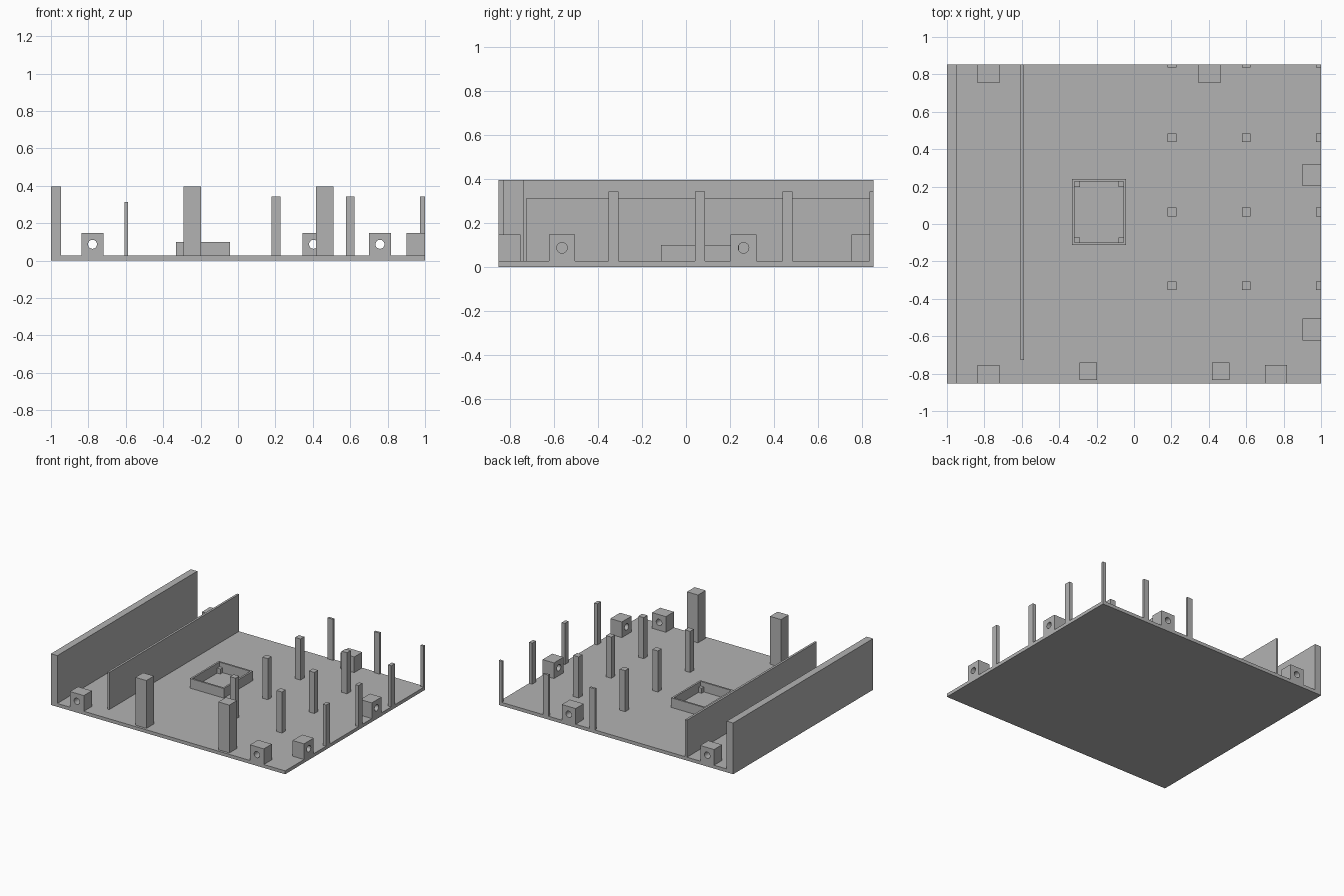
import bpy
import bmesh
import math
from mathutils import Matrix, Vector

if "Cube" in bpy.data.objects:
    bpy.data.objects.remove(bpy.data.objects["Cube"], do_unlink=True)

grey = bpy.data.materials.new("plain grey")
grey.use_nodes = True
colour = (0.45, 0.45, 0.45, 1)
grey.diffuse_color = colour
grey.node_tree.nodes["Principled BSDF"].inputs["Base Color"].default_value = colour

HALF_Y = 0.853
FLOOR = 0.026   # top of the base plate


def finish(name, bm):
    mesh = bpy.data.meshes.new(name)
    bm.to_mesh(mesh)
    bm.free()
    mesh.materials.append(grey)
    obj = bpy.data.objects.new(name, mesh)
    bpy.context.collection.objects.link(obj)
    return obj


def box(name, x0, x1, y0, y1, z1, z0=FLOOR):
    bm = bmesh.new()
    bmesh.ops.create_cube(bm, size=1)
    size = Vector((x1 - x0, y1 - y0, z1 - z0))
    middle = Vector((x0 + x1, y0 + y1, z0 + z1)) / 2
    bmesh.ops.scale(bm, vec=size, verts=bm.verts)
    bmesh.ops.translate(bm, vec=middle, verts=bm.verts)
    return finish(name, bm)


def cut(obj, cutter):
    mod = obj.modifiers.new("cut", "BOOLEAN")
    mod.operation = "DIFFERENCE"
    mod.solver = "EXACT"
    mod.object = cutter
    cutter.hide_render = True
    cutter.hide_set(True)
    cutter.display_type = "WIRE"


def lug(name, x, y, along):
    """Mounting block with a round through hole along the given axis."""
    wide, deep = 0.059, 0.049
    hx, hy = (wide, deep) if along == "Y" else (deep, wide)
    block = box(name, x - hx, x + hx, y - hy, y + hy, 0.147)
    bm = bmesh.new()
    bmesh.ops.create_cone(bm, cap_ends=True, segments=32, radius1=0.024,
                          radius2=0.024, depth=0.3)
    turn = Matrix.Rotation(math.pi / 2, 4, "X" if along == "Y" else "Y")
    bmesh.ops.transform(bm, matrix=Matrix.Translation((x, y, 0.087)) @ turn,
                        verts=bm.verts)
    cut(block, finish(name + "_hole_cutter", bm))


# Base plate and the two long walls
box("base_plate", -1, 1, -HALF_Y, HALF_Y, FLOOR, 0)
box("outer_wall", -1, -0.945, -HALF_Y, HALF_Y, 0.395)
box("thin_inner_wall", -0.606, -0.589, -0.728, HALF_Y, 0.312)

# Two tall front posts
for side, x in (("right", -0.245), ("left", 0.463)):
    box("tall_post_" + side, x - 0.047, x + 0.047, -0.834, -0.741, 0.395)

# Grid of slim posts, trimmed at the plate edges
for i, x in enumerate((0.203, 0.6, 0.996)):
    for j, y in enumerate((-0.331, 0.064, 0.462, 0.859)):
        r = 0.023
        box(f"slim_post_{i + 1}_{j + 1}", x - r, min(x + r, 1),
            y - r, min(y + r, HALF_Y), 0.343)

# Mounting lugs around the rim
edge = HALF_Y - 0.049
lug("front_lug_right", -0.778, -edge, "Y")
lug("front_lug_left", 0.759, -edge, "Y")
lug("back_lug_right", -0.778, edge, "Y")
lug("back_lug_left", 0.404, edge, "Y")
lug("side_lug_front", 0.951, -0.565, "X")
lug("side_lug_back", 0.951, 0.262, "X")

# Open rectangular frame with a low support in each corner
cx, cy, hx, hy, wall, pad = -0.187, 0.064, 0.145, 0.177, 0.014, 0.028
frame = box("component_frame", cx - hx, cx + hx, cy - hy, cy + hy, 0.1)
ix, iy = hx - wall, hy - wall
cut(frame, box("frame_cutter", cx - ix, cx + ix, cy - iy, cy + iy, 0.2, -0.1))
for sx in (-1, 1):
    for sy in (-1, 1):
        px, py = cx + sx * (ix - pad / 2), cy + sy * (iy - pad / 2)
        box(f"frame_support_{'left' if sx > 0 else 'right'}_{'back' if sy > 0 else 'front'}",
            px - pad / 2, px + pad / 2, py - pad / 2, py + pad / 2, 0.065)
